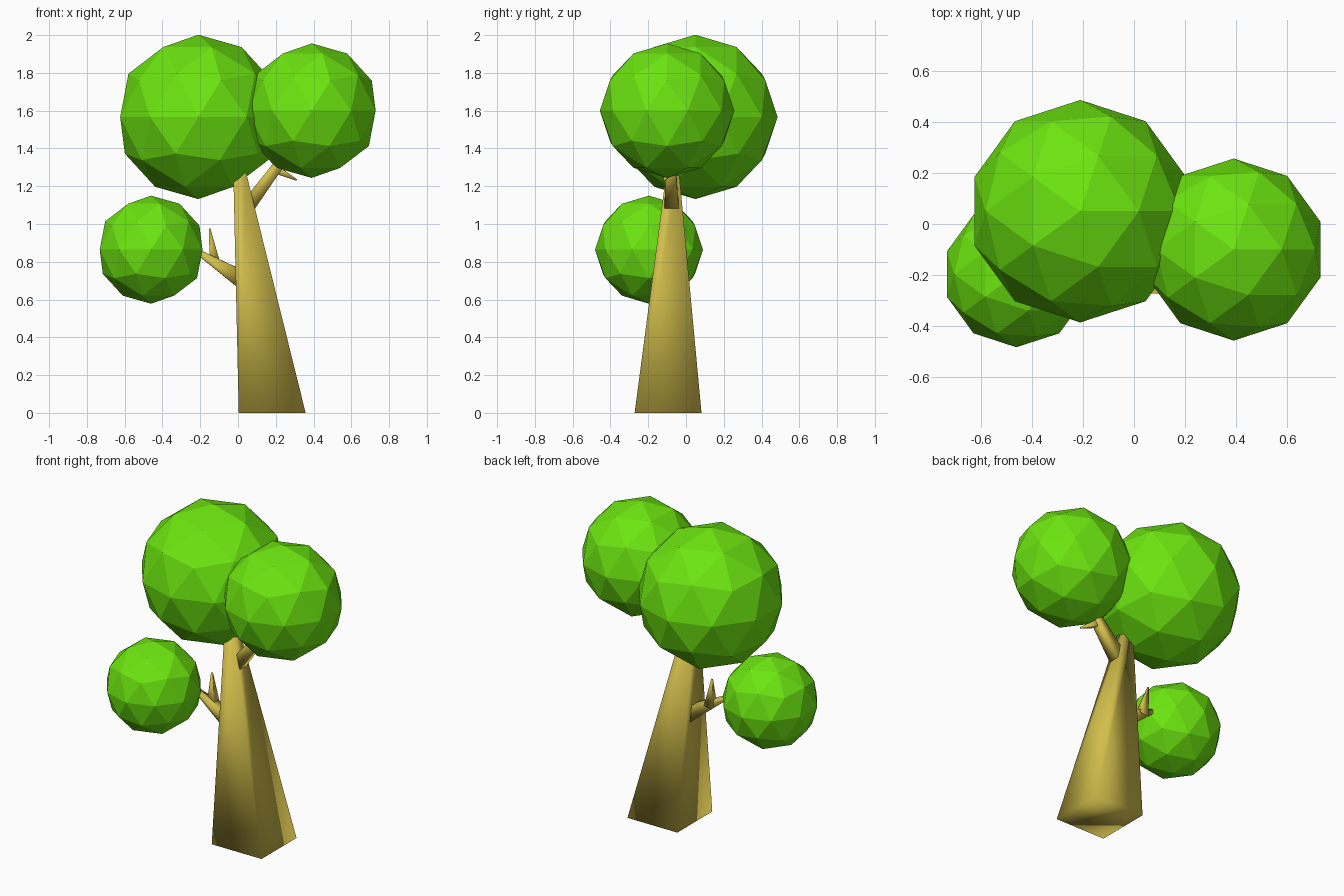
import bpy, bmesh
from mathutils import Vector

if "Cube" in bpy.data.objects:
    bpy.data.objects.remove(bpy.data.objects["Cube"])


def material(name, colour):
    m = bpy.data.materials.new(name)
    m.diffuse_color = (*colour, 1)
    m.use_nodes = True
    m.node_tree.nodes["Principled BSDF"].inputs["Base Color"].default_value = m.diffuse_color
    return m


leaf = material("leaf_green", (0.15, 0.78, 0.005))
bark = material("bark", (0.64, 0.51, 0.07))


def foliage(name, centre, radius):
    """Flat-shaded low-poly leaf ball."""
    bpy.ops.mesh.primitive_ico_sphere_add(subdivisions=2, radius=radius, location=centre)
    ob = bpy.context.object
    ob.name = name
    ob.data.materials.append(leaf)


def limb(name, start, end, half_start, half_end, up=None):
    """Tapered four-sided limb with smooth shading; up=None keeps its ends level."""
    start, end = Vector(start), Vector(end)
    if up is None:
        side, other = Vector((1, 0, 0)), Vector((0, 1, 0))
    else:
        axis = (end - start).normalized()
        side = Vector(up).cross(axis).normalized()
        other = axis.cross(side)
    bm = bmesh.new()
    rings = []
    for p, h in ((start, half_start), (end, half_end)):
        rings.append([bm.verts.new(p + side * a * h + other * b * h)
                      for a, b in ((-1, -1), (1, -1), (1, 1), (-1, 1))])
    low, high = rings
    for i in range(4):
        j = (i + 1) % 4
        bm.faces.new((low[i], low[j], high[j], high[i]))
    bm.faces.new(low[::-1])
    bm.faces.new(high)
    for f in bm.faces:
        f.smooth = True
    bmesh.ops.recalc_face_normals(bm, faces=bm.faces)
    me = bpy.data.meshes.new(name)
    bm.to_mesh(me)
    bm.free()
    me.materials.append(bark)
    bpy.context.collection.objects.link(bpy.data.objects.new(name, me))


# Leaf balls
foliage("large_foliage", (-0.21, 0.05, 1.567), 0.435)
foliage("right_foliage", (0.39, -0.10, 1.60), 0.356)
foliage("left_foliage", (-0.46, -0.196, 0.864), 0.286)

# Leaning trunk
limb("trunk", (0.181, -0.095, 0), (0.008, -0.07, 1.28), 0.177, 0.033)

# Left branch with upright twig
Y = (0, 1, 0)
limb("left_branch", (0.03, -0.07, 0.70), (-0.22, -0.095, 0.857), 0.048, 0.013, Y)
limb("left_twig", (-0.122, -0.075, 0.79), (-0.15, -0.05, 0.975), 0.028, 0.004, Y)

# Right branch with side twig
limb("right_branch", (0.05, -0.075, 1.09), (0.25, -0.085, 1.36), 0.038, 0.025, Y)
limb("right_twig", (0.19, -0.08, 1.295), (0.31, -0.115, 1.233), 0.024, 0.004, Y)
